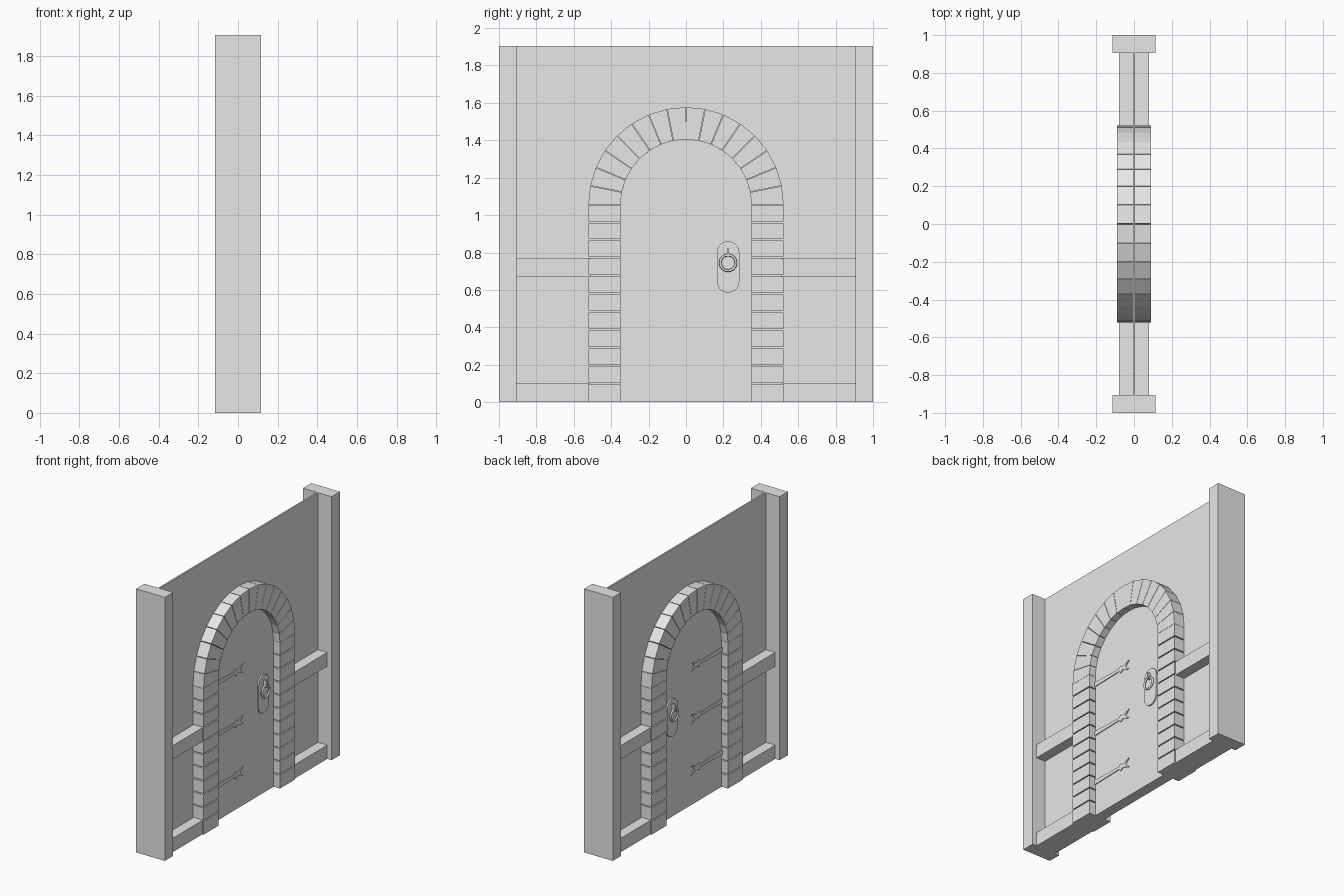
import bpy, bmesh
from math import sin, cos, pi

if "Cube" in bpy.data.objects:
    bpy.data.objects.remove(bpy.data.objects["Cube"])

stone = bpy.data.materials.new("light grey")
stone.use_nodes = True
GREY = (0.8, 0.8, 0.8, 1)
stone.diffuse_color = GREY
stone.node_tree.nodes["Principled BSDF"].inputs["Base Color"].default_value = GREY


def prism(name, profiles, x0, x1):
    """Extrude one or more closed (y, z) outlines from x0 to x1."""
    bm = bmesh.new()
    for outline in profiles:
        face = bm.faces.new([bm.verts.new((x0, y, z)) for y, z in outline])
        ext = bmesh.ops.extrude_face_region(bm, geom=[face])["geom"]
        moved = [v for v in ext if isinstance(v, bmesh.types.BMVert)]
        bmesh.ops.translate(bm, vec=(x1 - x0, 0, 0), verts=moved)
    bmesh.ops.recalc_face_normals(bm, faces=bm.faces)
    mesh = bpy.data.meshes.new(name)
    bm.to_mesh(mesh)
    bm.free()
    mesh.materials.append(stone)
    obj = bpy.data.objects.new(name, mesh)
    bpy.context.collection.objects.link(obj)
    return obj


def rect(y0, y1, z0, z1):
    return [(y0, z0), (y1, z0), (y1, z1), (y0, z1)]


def arc(radius, a0, a1, steps, cy, cz):
    angles = [a0 + (a1 - a0) * i / steps for i in range(steps + 1)]
    return [(cy + radius * cos(a), cz + radius * sin(a)) for a in angles]


def mirror_x(obj):
    mod = obj.modifiers.new("both_sides", "MIRROR")
    mod.use_axis[0] = True


HEIGHT, SPRING, INNER, OUTER = 1.905, 1.055, 0.35, 0.522
STONES, COURSES = 16, 11

# Wall panel, end posts and rails
prism("wall_panel", [rect(-0.91, 0.91, 0, HEIGHT)], -0.006, 0.006)
for label, s in (("front", -1), ("back", 1)):
    prism(label + "_post", [rect(s * 0.905, s, 0, HEIGHT)], -0.115, 0.115)
    prism(label + "_lower_rail", [rect(s * 0.51, s * 0.91, 0, 0.1)], -0.08, 0.08)
    prism(label + "_middle_rail", [rect(s * 0.51, s * 0.91, 0.67, 0.77)], -0.08, 0.08)

    # Stacked jamb stones with narrow open joints
    course = SPRING / COURSES
    blocks = [rect(s * INNER, s * OUTER, i * course + (0.008 if i else 0), (i + 1) * course)
              for i in range(COURSES)]
    prism(label + "_jamb_stones", blocks, -0.09, 0.09)

# Wedge stones round the arch
step, gap = pi / STONES, 0.003
wedges = []
for i in range(STONES):
    a0, a1 = i * step + gap, (i + 1) * step - gap
    wedges.append(arc(OUTER, a0, a1, 1, 0, SPRING) + arc(INNER, a1, a0, 1, 0, SPRING))
prism("arch_stones", wedges, -0.09, 0.09)

# Round-topped door
door = [(-INNER, 0), (INNER, 0)] + arc(INNER, 0, pi, STONES, 0, SPRING)
prism("door", [door], -0.039, 0.039)

# Forked strap hinges on both faces
half = [(-0.35, 0.016), (-0.10, 0.010), (-0.085, 0.028), (-0.065, 0.013), (0.0, 0.034)]
for i, z in enumerate((0.25, 0.622, 0.995)):
    fork = half + [(-0.035, 0)] + [(y, -h) for y, h in reversed(half)]
    hinge = prism("strap_hinge_%d" % (i + 1), [[(y, z + h) for y, h in fork]], 0.038, 0.045)
    mirror_x(hinge)

# Handle plate, staple and ring on both faces
HY = 0.225
plate = arc(0.06, 0, pi, 12, HY, 0.8) + arc(0.06, pi, 2 * pi, 12, HY, 0.645)
mirror_x(prism("handle_plate", [plate], 0.038, 0.05))
mirror_x(prism("ring_staple", [rect(HY - 0.006, HY + 0.006, 0.775, 0.822)], 0.048, 0.074))
for label, s in (("left", 1), ("right", -1)):
    bpy.ops.mesh.primitive_torus_add(major_radius=0.042, minor_radius=0.007, major_segments=24,
                                     minor_segments=8, location=(s * 0.064, HY, 0.745),
                                     rotation=(0, pi / 2, 0))
    ring = bpy.context.object
    ring.name = label + "_handle_ring"
    ring.data.materials.append(stone)
    bpy.ops.object.shade_smooth_by_angle(angle=pi / 3)
